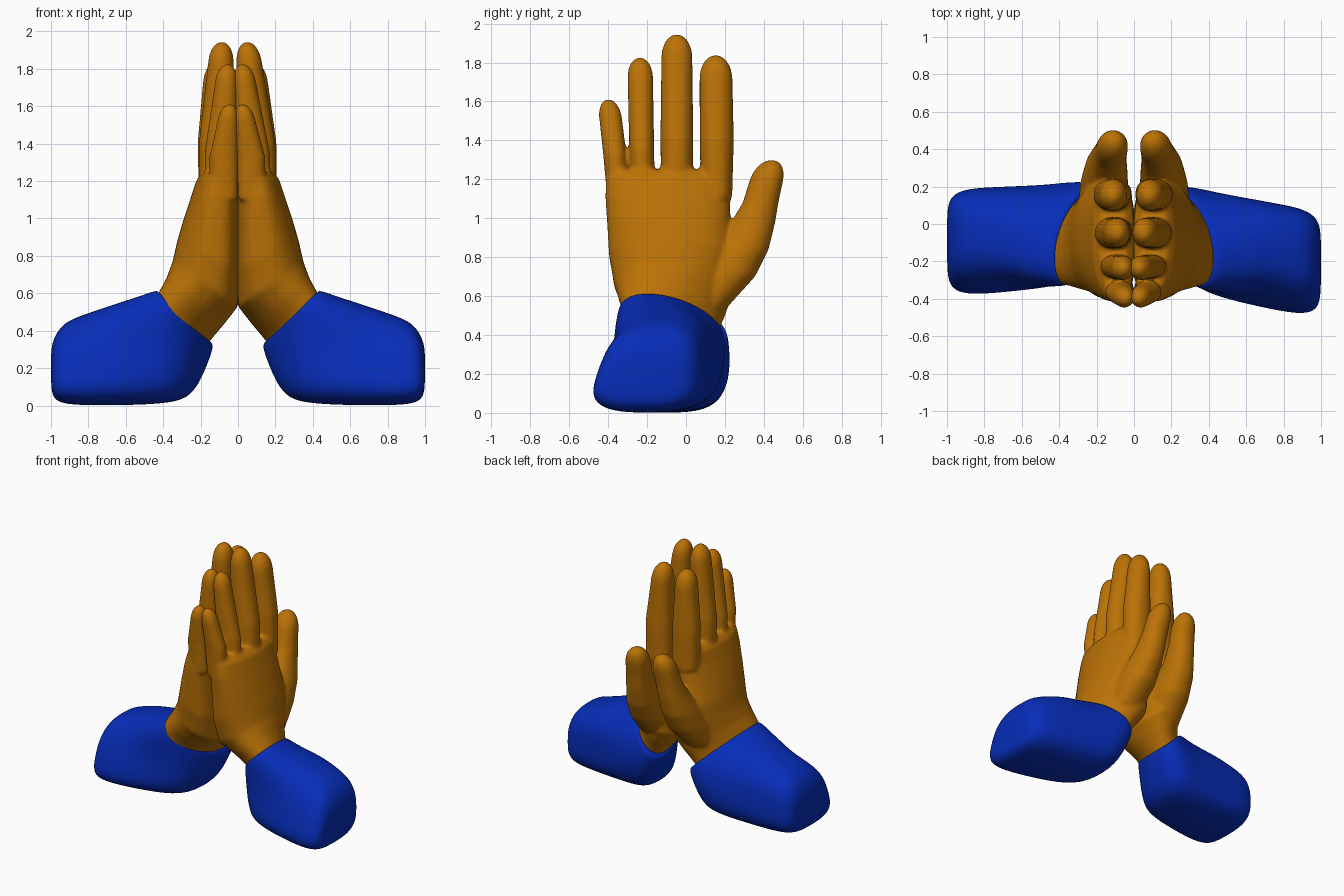
import bpy, bmesh, math

cube = bpy.data.objects.get("Cube")
if cube:
    bpy.data.objects.remove(cube, do_unlink=True)


def material(name, rgb):
    m = bpy.data.materials.new(name)
    m.use_nodes = True
    m.diffuse_color = (*rgb, 1)
    bsdf = m.node_tree.nodes["Principled BSDF"]
    bsdf.inputs["Base Color"].default_value = (*rgb, 1)
    bsdf.inputs["Roughness"].default_value = 0.6
    return m


skin = material("golden skin", (0.50, 0.17, 0.002))
cloth = material("blue cloth", (0.002, 0.026, 0.48))
SIDES = 32


def ring(a, b, y0, y1, inner=2.0, outer=2.0, shear=0.0, taper=0.0):
    """Rounded section spanning a to b in x-z and y0 to y1 across."""
    pts = []
    for i in range(SIDES):
        t = 2 * math.pi * i / SIDES
        c, s = math.cos(t), math.sin(t)
        power = inner if c < 0 else outer
        u = math.copysign(abs(c) ** (2 / power), c)
        v = math.copysign(abs(s) ** (2 / power), s)
        pts.append(((a[0] + b[0]) / 2 + (b[0] - a[0]) / 2 * u,
                    (y0 + y1) / 2 + (y1 - y0) / 2 * v * (1 - taper * u) + shear * u,
                    (a[1] + b[1]) / 2 + (b[1] - a[1]) / 2 * u))
    return pts


def loft(bm, rings):
    """Closed skin through a series of rings."""
    rows = [[bm.verts.new(p) for p in r] for r in rings]
    for r, q in zip(rows, rows[1:]):
        for i in range(SIDES):
            j = (i + 1) % SIDES
            bm.faces.new((r[i], r[j], q[j], q[i]))
    bm.faces.new(rows[0][::-1])
    bm.faces.new(rows[-1])


def digit(bm, path, tip):
    """Finger from sections (x, y, z, half x, half y), with a domed end."""
    rings = [ring((x - rx, z), (x + rx, z), y - ry, y + ry, 2.3, 2.1)
             for x, y, z, rx, ry in path]
    x, y, z, rx, ry = path[-1]
    px, py, pz = path[-2][:3]
    for k in range(1, 7):
        t = k / 6 * math.radians(84)
        h, f = (tip - z) * math.sin(t), math.cos(t)
        cx = x + (x - px) / (z - pz) * h
        cy = y + (y - py) / (z - pz) * h
        rings.append(ring((cx - rx * f, z + h), (cx + rx * f, z + h),
                          cy - ry * f, cy + ry * f))
    loft(bm, rings)


def finish(bm, name, mat):
    bmesh.ops.recalc_face_normals(bm, faces=bm.faces[:])
    me = bpy.data.meshes.new(name)
    bm.to_mesh(me)
    bm.free()
    me.materials.append(mat)
    for p in me.polygons:
        p.use_smooth = True
    ob = bpy.data.objects.new(name, me)
    bpy.context.collection.objects.link(ob)
    return ob


# Wrist and palm sections: inner point, outer point, y range, inner power, shear
PALM = [
    ((0.22, 0.25), (0.47, 0.50), -0.28, 0.12, 2.0, -0.11),
    ((0.145, 0.35), (0.425, 0.605), -0.30, 0.14, 2.0, -0.11),
    ((0.07, 0.44), (0.385, 0.675), -0.335, 0.19, 2.2, -0.08),
    ((0.00, 0.53), (0.35, 0.77), -0.37, 0.235, 2.7, -0.03),
    ((-0.005, 0.73), (0.325, 0.88), -0.395, 0.245, 3.2, 0.0),
    ((-0.005, 0.94), (0.29, 1.0), -0.405, 0.23, 3.2, 0.0),
    ((-0.005, 1.11), (0.25, 1.12), -0.415, 0.225, 3.2, 0.0),
    ((0.00, 1.21), (0.22, 1.21), -0.41, 0.235, 2.8, 0.0),
    ((0.04, 1.25), (0.18, 1.25), -0.38, 0.21, 2.4, 0.0),
]
# Fingers and thumb: sections, then tip height
DIGITS = [
    ([(0.075, -0.35, 1.1, 0.075, 0.055), (0.073, -0.366, 1.33, 0.077, 0.06),
      (0.047, -0.388, 1.52, 0.056, 0.059)], 1.615),
    ([(0.09, -0.22, 1.1, 0.087, 0.06), (0.088, -0.227, 1.35, 0.088, 0.064),
      (0.05, -0.235, 1.73, 0.06, 0.066)], 1.828),
    ([(0.105, -0.047, 1.1, 0.1, 0.08), (0.105, -0.047, 1.4, 0.1, 0.085),
      (0.076, -0.047, 1.83, 0.069, 0.08)], 1.947),
    ([(0.11, 0.157, 1.1, 0.1, 0.08), (0.112, 0.158, 1.4, 0.1, 0.088),
      (0.1, 0.154, 1.72, 0.075, 0.085)], 1.84),
    ([(0.18, 0.06, 0.54, 0.12, 0.15), (0.16, 0.18, 0.70, 0.13, 0.175),
      (0.15, 0.275, 0.84, 0.115, 0.15), (0.135, 0.345, 0.98, 0.094, 0.114),
      (0.125, 0.383, 1.08, 0.087, 0.092), (0.115, 0.412, 1.19, 0.083, 0.087)], 1.302),
]
# Sleeve sections: bottom point, top point, half width, corner power, shear, taper
SLEEVE = [
    ((0.16, 0.35), (0.42, 0.60), 0.205, 2.0, -0.13, 0.0),
    ((0.13, 0.33), (0.43, 0.615), 0.23, 2.0, -0.13, 0.0),
    ((0.14, 0.28), (0.46, 0.61), 0.245, 2.1, -0.12, 0.0),
    ((0.19, 0.15), (0.54, 0.58), 0.265, 2.3, -0.08, 0.04),
    ((0.25, 0.05), (0.64, 0.55), 0.27, 2.6, -0.04, 0.08),
    ((0.35, 0.01), (0.74, 0.515), 0.27, 2.8, 0.0, 0.12),
    ((0.62, 0.00), (0.86, 0.475), 0.272, 2.9, 0.02, 0.16),
    ((0.86, 0.00), (0.93, 0.44), 0.272, 3.0, 0.03, 0.18),
    ((0.96, 0.015), (0.97, 0.39), 0.245, 3.0, 0.03, 0.18),
    ((0.992, 0.05), (0.995, 0.33), 0.20, 2.8, 0.03, 0.15),
    ((1.0, 0.11), (1.0, 0.27), 0.12, 2.5, 0.02, 0.1),
]

# Each arm: name, mirror sign, sleeve centre y and its drift along the arm
for name, sign, mid_y, drift in (("left", 1, -0.083, -0.19),
                                 ("right", -1, -0.058, -0.045)):
    # Hand: palm and digits fused into one soft surface
    bm = bmesh.new()
    loft(bm, [ring(a, b, y0, y1, p, 2.1, s) for a, b, y0, y1, p, s in PALM])
    for path, tip in DIGITS:
        digit(bm, path, tip)
    for v in bm.verts:
        v.co.x = sign * v.co.x - 0.025 * max(0, v.co.z - 1.2)
    hand = finish(bm, name + "_hand", skin)
    fuse = hand.modifiers.new("fuse", 'REMESH')
    fuse.mode = 'VOXEL'
    fuse.voxel_size = 0.0095
    fuse.use_smooth_shade = True
    soft = hand.modifiers.new("soften", 'SMOOTH')
    soft.factor = 0.5
    soft.iterations = 18

    # Sleeve: rounded block with a slanted cuff
    bm = bmesh.new()
    rings = []
    for a, b, hw, power, shear, taper in SLEEVE:
        cy = mid_y + drift * ((a[0] + b[0]) / 2 - 0.35)
        rings.append(ring(a, b, cy - hw, cy + hw, power, power, shear, taper))
    loft(bm, rings)
    for v in bm.verts:
        v.co.x *= sign
    sleeve = finish(bm, name + "_sleeve", cloth)
    sub = sleeve.modifiers.new("smooth", 'SUBSURF')
    sub.levels = sub.render_levels = 2
